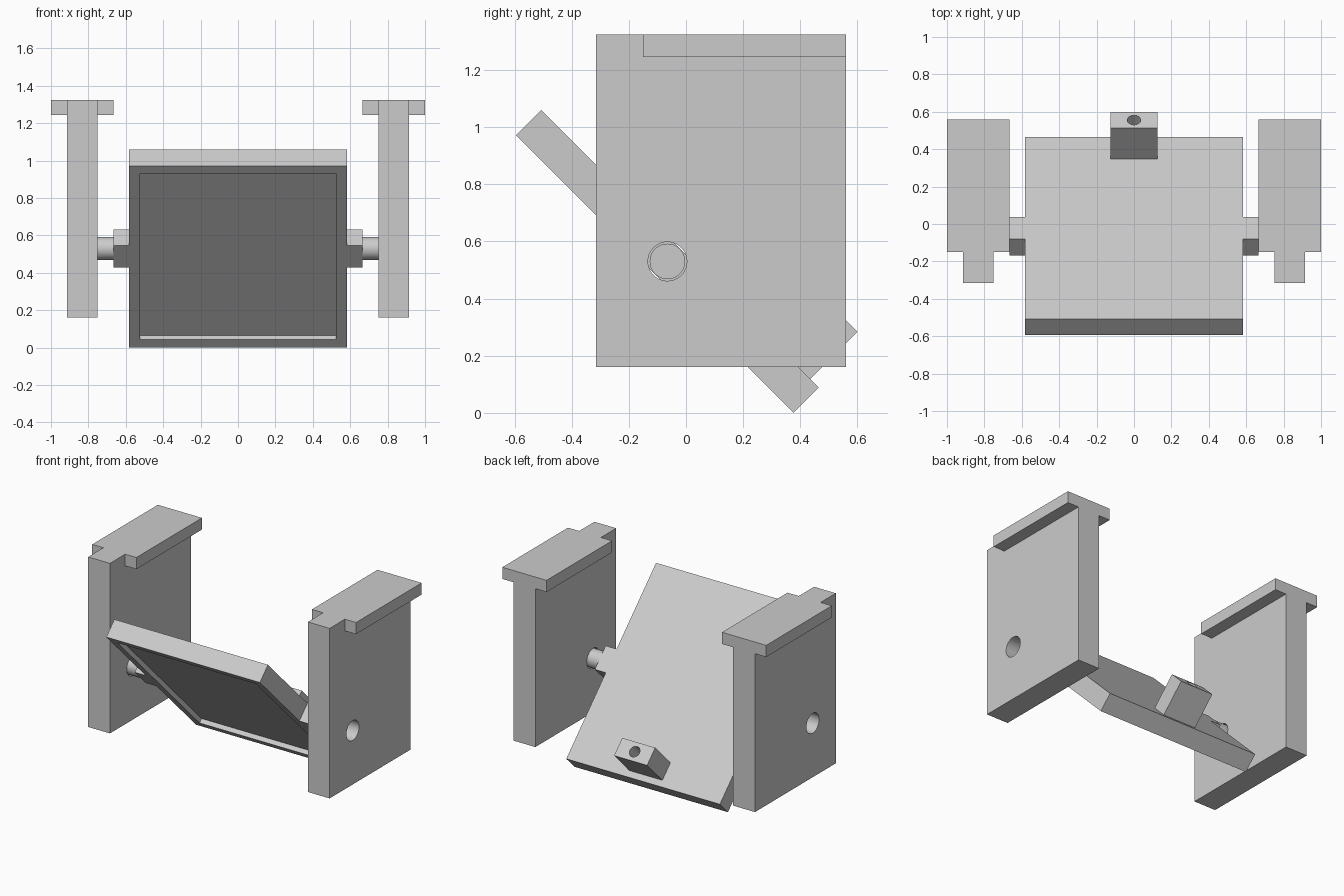
import bpy
from math import radians
from mathutils import Matrix, Vector

if "Cube" in bpy.data.objects:
    bpy.data.objects.remove(bpy.data.objects["Cube"], do_unlink=True)

# One plain grey for everything
grey = bpy.data.materials.new("light_grey")
grey.use_nodes = True
colour = (0.6, 0.6, 0.6, 1)
grey.diffuse_color = colour
grey.node_tree.nodes["Principled BSDF"].inputs["Base Color"].default_value = colour

# Tilted frame of the swinging plate, centred on the pivot axis
PIVOT = Vector((0, -0.065, 0.53))
TILT = Matrix.Translation(PIVOT) @ Matrix.Rotation(radians(-45), 4, "X")
LEVEL = Matrix.Identity(4)


def finish(obj, name):
    obj.name = name
    obj.data.materials.clear()
    obj.data.materials.append(grey)
    return obj


def box(name, lo, hi, frame=LEVEL):
    lo, hi = Vector(lo), Vector(hi)
    bpy.ops.mesh.primitive_cube_add(size=1)
    obj = bpy.context.object
    size = Matrix.Diagonal((hi - lo).to_4d())
    size[3][3] = 1
    obj.data.transform(Matrix.Translation((lo + hi) / 2) @ size)
    obj.matrix_world = frame
    return finish(obj, name)


def cylinder(name, radius, length, centre, axis="Z", frame=LEVEL):
    bpy.ops.mesh.primitive_cylinder_add(vertices=48, radius=radius, depth=length)
    obj = bpy.context.object
    if axis == "X":
        obj.data.transform(Matrix.Rotation(radians(90), 4, "Y"))
    obj.data.transform(Matrix.Translation(centre))
    obj.matrix_world = frame
    return finish(obj, name)


def smooth(obj):
    bpy.ops.object.select_all(action="DESELECT")
    obj.select_set(True)
    bpy.context.view_layer.objects.active = obj
    bpy.ops.object.shade_smooth_by_angle(angle=radians(30))


def cut(obj, cutter):
    cutter.hide_render = True
    bpy.context.view_layer.update()
    mod = obj.modifiers.new("cut", "BOOLEAN")
    mod.operation = "DIFFERENCE"
    mod.solver = "EXACT"
    mod.object = cutter
    bpy.context.view_layer.objects.active = obj
    bpy.ops.object.modifier_apply(modifier=mod.name)
    bpy.data.objects.remove(cutter, do_unlink=True)
    smooth(obj)


def side_box(name, side, x0, x1, y, z, frame=LEVEL):
    xs = sorted((side * x0, side * x1))
    return box(name, (xs[0], y[0], z[0]), (xs[1], y[1], z[1]), frame)


# Tilted plate with a shallow recess in its front
plate = box("tilted_plate", (-0.582, -0.687, -0.062), (0.582, 0.687, 0.062), TILT)
cut(plate, box("recess_cutter", (-0.525, -0.63, -0.2), (0.525, 0.625, -0.031), TILT))

# Lug on the back of the plate, with a round hole in its end
lug = box("back_lug", (-0.125, 0.52, 0.062), (0.125, 0.644, 0.296), TILT)
cut(lug, cylinder("lug_cutter", 0.036, 0.3, (0, 0.582, 0.296), frame=TILT))

for side, label in ((1, "left"), (-1, "right")):
    # Upright panel with pivot hole
    panel = side_box(label + "_panel", side, 0.75, 0.915, (-0.315, 0.56), (0.16, 1.325))
    cut(panel, cylinder("hole_cutter", 0.068, 0.4,
                        (side * 0.83, PIVOT.y, PIVOT.z), "X"))
    # Flanges along the top of the panel
    for part, x0, x1 in (("inner", 0.665, 0.75), ("outer", 0.915, 1.0)):
        side_box(f"{label}_{part}_flange", side, x0, x1, (-0.15, 0.56), (1.245, 1.325))
    # Pivot block and pin
    side_box(label + "_pivot_block", side, 0.582, 0.665,
             (-0.083, 0.083), (-0.062, 0.062), TILT)
    smooth(cylinder(label + "_pivot_pin", 0.062, 0.125,
                    (side * 0.7275, PIVOT.y, PIVOT.z), "X"))
